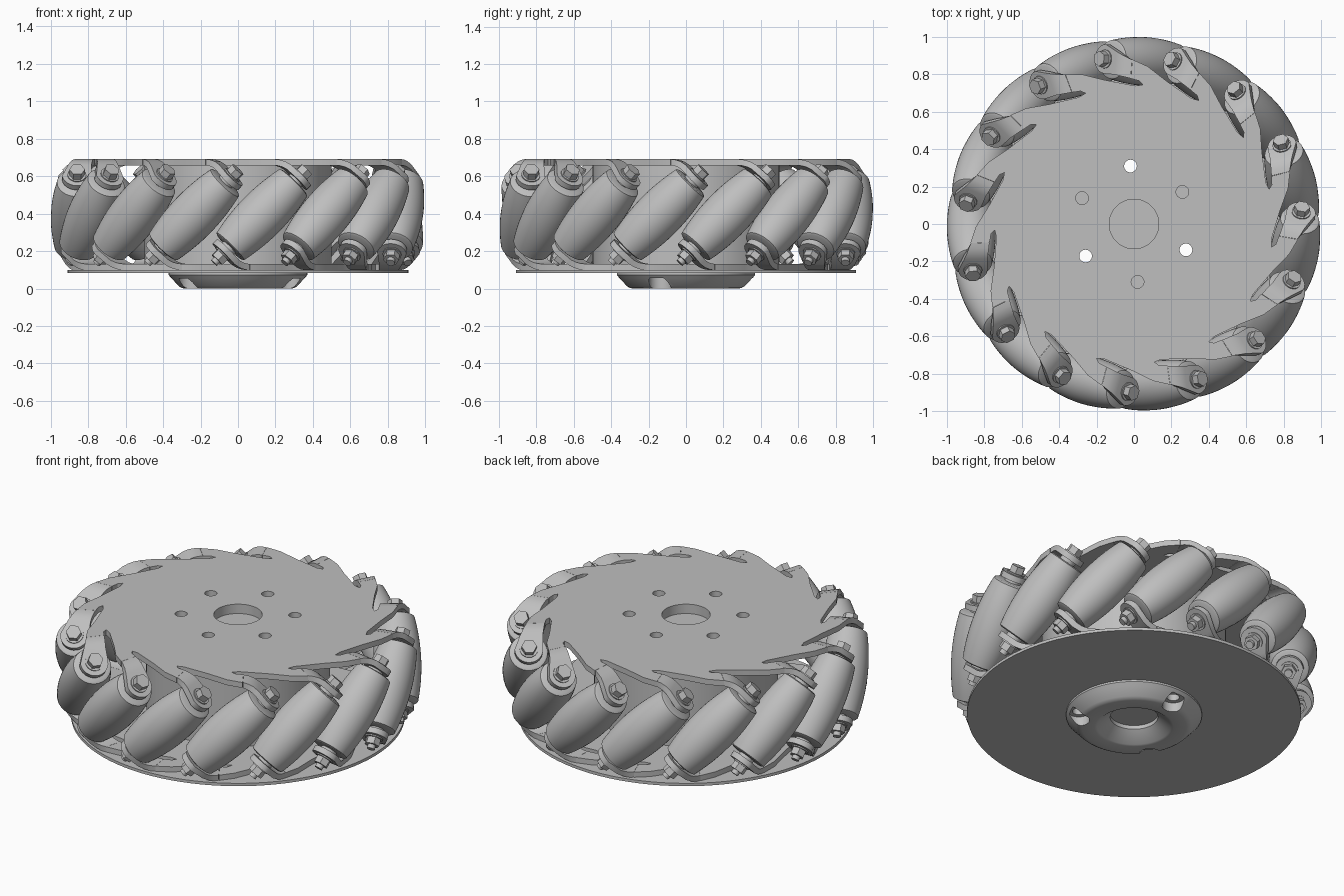
import bpy, bmesh, math
from mathutils import Matrix, Vector

cube = bpy.data.objects.get("Cube")
if cube:
    bpy.data.objects.remove(cube, do_unlink=True)

COUNT = 15                       # rollers round the wheel
STEP = math.tau / COUNT
START = math.radians(-9.6)       # angle of the first roller
MID = 0.395                      # height of the roller centres
AXIS_R = 0.87                    # radius of the roller axes
TAB_S = 0.28                     # tab distance along a roller axis
PLATE_H = 0.28                   # plate centre above the roller centres
THICK = 0.033

metal = bpy.data.materials.new("grey_metal")
metal.use_nodes = True
GREY = (0.52, 0.52, 0.52, 1)
metal.diffuse_color = GREY
metal.node_tree.nodes["Principled BSDF"].inputs["Base Color"].default_value = GREY


def finish(bm, name):
    """Turn a bmesh into a shaded mesh."""
    bmesh.ops.recalc_face_normals(bm, faces=bm.faces)
    mesh = bpy.data.meshes.new(name)
    bm.to_mesh(mesh)
    bm.free()
    mesh.materials.append(metal)
    shade(mesh)
    return mesh


def shade(mesh):
    for p in mesh.polygons:
        p.use_smooth = True
    mesh.set_sharp_from_angle(angle=math.radians(30))


def add(name, mesh, matrix=Matrix()):
    ob = bpy.data.objects.new(name, mesh)
    bpy.context.collection.objects.link(ob)
    ob.matrix_world = matrix
    return ob


def lathe(bm, profile, segs, closed=False):
    """Revolve (radius, height) points round z; cap the ends unless closed."""
    rings = [[bm.verts.new((r * math.cos(math.tau * i / segs),
                            r * math.sin(math.tau * i / segs), z))
              for i in range(segs)] for r, z in profile]
    pairs = list(zip(rings, rings[1:]))
    if closed:
        pairs.append((rings[-1], rings[0]))
    else:
        bm.faces.new(rings[0])
        bm.faces.new(rings[-1])
    for a, b in pairs:
        for i in range(segs):
            j = (i + 1) % segs
            bm.faces.new((a[i], a[j], b[j], b[i]))


def turned(name, profile, segs=64, closed=False):
    bm = bmesh.new()
    lathe(bm, profile, segs, closed)
    return finish(bm, name)


def rod(bm, r, z0, z1, segs=24):
    lathe(bm, [(r, z0), (r, z1)], segs)


def cut(ob, cutters):
    """Subtract cutter objects and keep the result as plain mesh."""
    for c in cutters:
        m = ob.modifiers.new("hole", "BOOLEAN")
        m.operation, m.solver, m.object = "DIFFERENCE", "EXACT", c
    bpy.context.view_layer.update()
    graph = bpy.context.evaluated_depsgraph_get()
    mesh = bpy.data.meshes.new_from_object(ob.evaluated_get(graph))
    ob.modifiers.clear()
    ob.data = mesh
    shade(mesh)


def tab(bm, turn):
    """Bent ear reaching from the plate to the end of a roller axis."""
    d = math.sqrt(0.5)
    av, az = TAB_S * d, TAB_S * d           # where the axis meets the ear
    bend = av - (PLATE_H - az)
    r = 0.078
    rows = [(bend - 0.05, PLATE_H, 0.775, 0.875),
            (bend - 0.025, PLATE_H - 0.003, 0.78, 0.888),
            (bend, PLATE_H - 0.011, 0.785, 0.90),
            (bend + 0.025, PLATE_H - 0.026, 0.79, 0.915)]
    for k in range(7):                      # rounded tip
        t = math.radians(88) * k / 6
        s, w = r * math.sin(t) * d, r * math.cos(t)
        rows.append((av + s, az - s, AXIS_R - w, AXIS_R + w))
    layers = []
    for side in (-0.5, 0.5):
        layer = []
        for i, (v, z, u0, u1) in enumerate(rows):
            tilt = math.pi / 4 * min(i / 3, 1)
            n = Vector((0, math.sin(tilt), math.cos(tilt))) * THICK * side
            layer.append([bm.verts.new(turn @ (Vector((u, v, z)) + n)) for u in (u0, u1)])
        layers.append(layer)
    lo, hi = layers
    for i in range(len(rows) - 1):
        for g in layers:
            bm.faces.new((g[i][0], g[i][1], g[i + 1][1], g[i + 1][0]))
        for e in (0, 1):
            bm.faces.new((lo[i][e], lo[i + 1][e], hi[i + 1][e], hi[i][e]))
    for i in (0, -1):
        bm.faces.new((lo[i][0], lo[i][1], hi[i][1], hi[i][0]))


def side_plate(name, matrix):
    """Sawtooth plate with one bent ear for each roller."""
    tooth = [(0.845, -0.02), (0.877, 0.065), (0.774, 0.065),
             (0.765, 0.02), (0.745, 0.0), (0.737, 0.04), (0.757, 0.2)]
    turns = [Matrix.Rotation(k * STEP, 4, "Z") for k in range(COUNT)]
    bm = bmesh.new()
    ring = [bm.verts.new(t @ Vector((u, v, PLATE_H - THICK / 2)))
            for t in turns for u, v in tooth]
    out = bmesh.ops.extrude_face_region(bm, geom=[bm.faces.new(ring)])
    tops = [g for g in out["geom"] if isinstance(g, bmesh.types.BMVert)]
    bmesh.ops.translate(bm, verts=tops, vec=(0, 0, THICK))
    bm.transform(matrix)
    plate = add(name, finish(bm, name))
    bm = bmesh.new()
    for t in turns:
        tab(bm, t)
    bm.transform(matrix)
    add(name + "_ears", finish(bm, name + "_ears"))
    return plate


# Side plates, the lower one being the upper one turned over
base = Matrix.Translation((0, 0, MID)) @ Matrix.Rotation(START, 4, "Z")
top_plate = side_plate("top_plate", base)
bottom_plate = side_plate("bottom_plate", base @ Matrix.Rotation(math.pi, 4, "X"))

# Hub drum, backing disc and dished hub cap
drum = add("hub_drum", turned("hub_drum", [(0.5, 0.125), (0.5, 0.66)]))
disc = add("backing_disc", turned("backing_disc", [(0.91, 0.083), (0.91, 0.1)], 96))
cap = add("hub_cap", turned("hub_cap", [
    (0.37, 0.085), (0.37, 0.072), (0.355, 0.055), (0.315, 0.012), (0.3, 0.003),
    (0.285, 0), (0.215, 0), (0.2, 0.004), (0.13, 0.06), (0.13, 0.085)], 64, True))

# Holes: six through the hub, three of them open through the cap
holes, open_holes, pockets = [], [], []
for k in range(6):
    a = math.radians(33.5 + 60 * k)
    place = Matrix.Translation((0.31 * math.cos(a), 0.31 * math.sin(a), 0))
    hole = add("hole_cutter", turned("hole_cutter", [(0.034, -0.1), (0.034, 0.8)], 24), place)
    holes.append(hole)
    if k % 2:
        open_holes.append(hole)
        pockets.append(add("pocket_cutter", turned(
            "pocket_cutter", [(0.06, -0.1), (0.06, 0.055)], 24), place))
bore = add("bore_cutter", turned("bore_cutter", [(0.132, 0.635), (0.132, 0.8)], 48))
cut(top_plate, holes + [bore])
cut(drum, holes + [bore])
cut(bottom_plate, holes)
cut(disc, open_holes)
cut(cap, open_holes + pockets)
for c in holes + pockets + [bore]:
    bpy.data.objects.remove(c, do_unlink=True)

# Barrel roller, bulging towards the wheel rim
HALF = 0.24
barrel = [(0.13 - 0.45 * s * s, s) for s in (HALF * (i / 8 - 1) for i in range(17))]
roller_mesh = turned("roller", [(0.092, -HALF - 0.006)] + barrel + [(0.092, HALF + 0.006)], 40)

# Axle with spacers, washers, hex head on top and hex nut below
bm = bmesh.new()
for sign in (-1, 1):
    rod(bm, 0.045, sign * HALF, sign * 0.265)
    rod(bm, 0.05, sign * 0.295, sign * 0.303)
    rod(bm, 0.042, sign * 0.303, sign * 0.342, 6)
rod(bm, 0.022, -0.365, 0.303)
axle_mesh = finish(bm, "roller_axle")

for k in range(COUNT):
    place = (Matrix.Rotation(START + k * STEP, 4, "Z")
             @ Matrix.Translation((AXIS_R, 0, MID))
             @ Matrix.Rotation(-math.pi / 4, 4, "X"))
    add(f"roller_{k + 1}", roller_mesh, place)
    add(f"roller_axle_{k + 1}", axle_mesh, place)
